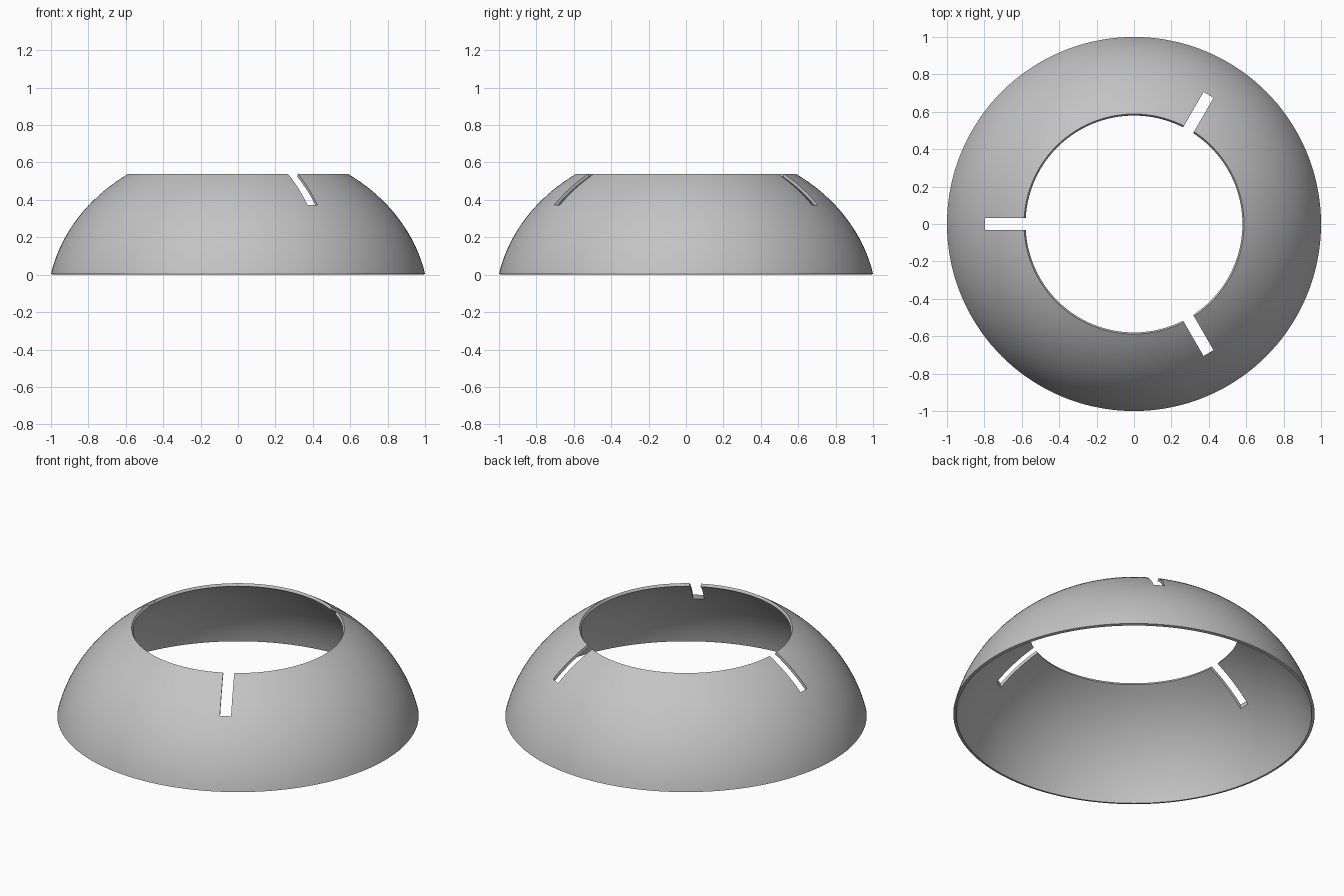
import bpy, bmesh, math
from mathutils import Matrix, Vector

cube = bpy.data.objects.get("Cube")
if cube:
    bpy.data.objects.remove(cube, do_unlink=True)

SEGMENTS, STEPS = 144, 24
BASE_Z, TOP_Z, WALL = 0.005, 0.54, 0.017
BEND, LEAN = 1.4, 0.473          # dome curve: r^2 = 1 - LEAN*z - BEND*z^2

grey = bpy.data.materials.new("plain grey")
grey.use_nodes = True
grey.diffuse_color = (0.55, 0.55, 0.55, 1)
grey.node_tree.nodes["Principled BSDF"].inputs["Base Color"].default_value = grey.diffuse_color


def add_object(name, bm):
    bmesh.ops.recalc_face_normals(bm, faces=bm.faces)
    mesh = bpy.data.meshes.new(name)
    bm.to_mesh(mesh)
    bm.free()
    obj = bpy.data.objects.new(name, mesh)
    bpy.context.collection.objects.link(obj)
    mesh.materials.append(grey)
    return obj


# Closed wall profile: outer curve going up, inner curve offset along its normal
outer, inner = [], []
for i in range(STEPS + 1):
    h = BASE_Z + (TOP_Z - BASE_Z) * i / STEPS
    z = h - BASE_Z
    r = math.sqrt(1 - LEAN * z - BEND * z * z)
    normal = Vector((2 * r, LEAN + 2 * BEND * z)).normalized()
    point = Vector((r, h))
    outer.append(point)
    inner.append(point - normal * WALL)
lowest = min(p.y for p in inner)
profile = outer + inner[::-1]

# Dome shell, open at the top and bottom
bm = bmesh.new()
rings = []
for s in range(SEGMENTS):
    a = math.tau * s / SEGMENTS
    rings.append([bm.verts.new((p.x * math.cos(a), p.x * math.sin(a), p.y - lowest))
                  for p in profile])
n = len(profile)
for s in range(SEGMENTS):
    here, there = rings[s], rings[(s + 1) % SEGMENTS]
    for k in range(n):
        bm.faces.new((here[k], there[k], there[(k + 1) % n], here[(k + 1) % n]))
shell = add_object("dome_shell", bm)

# Three radial slots cut down from the top opening
bm = bmesh.new()
for angle in (60, 180, 300):
    place = (Matrix.Rotation(math.radians(angle), 4, 'Z')
             @ Matrix.Translation((0.597, 0, 0.45))
             @ Matrix.Diagonal((0.4, 0.062, 0.5, 1)))
    bmesh.ops.create_cube(bm, size=1, matrix=place)
cutter = add_object("slot_cutter", bm)
cutter.hide_render = True

cut = shell.modifiers.new("slots", 'BOOLEAN')
cut.operation, cut.solver, cut.object = 'DIFFERENCE', 'EXACT', cutter

bpy.ops.object.select_all(action='DESELECT')
shell.select_set(True)
bpy.context.view_layer.objects.active = shell
bpy.ops.object.modifier_apply(modifier=cut.name)
bpy.data.objects.remove(cutter, do_unlink=True)
bpy.ops.object.shade_smooth_by_angle(angle=math.radians(30))
